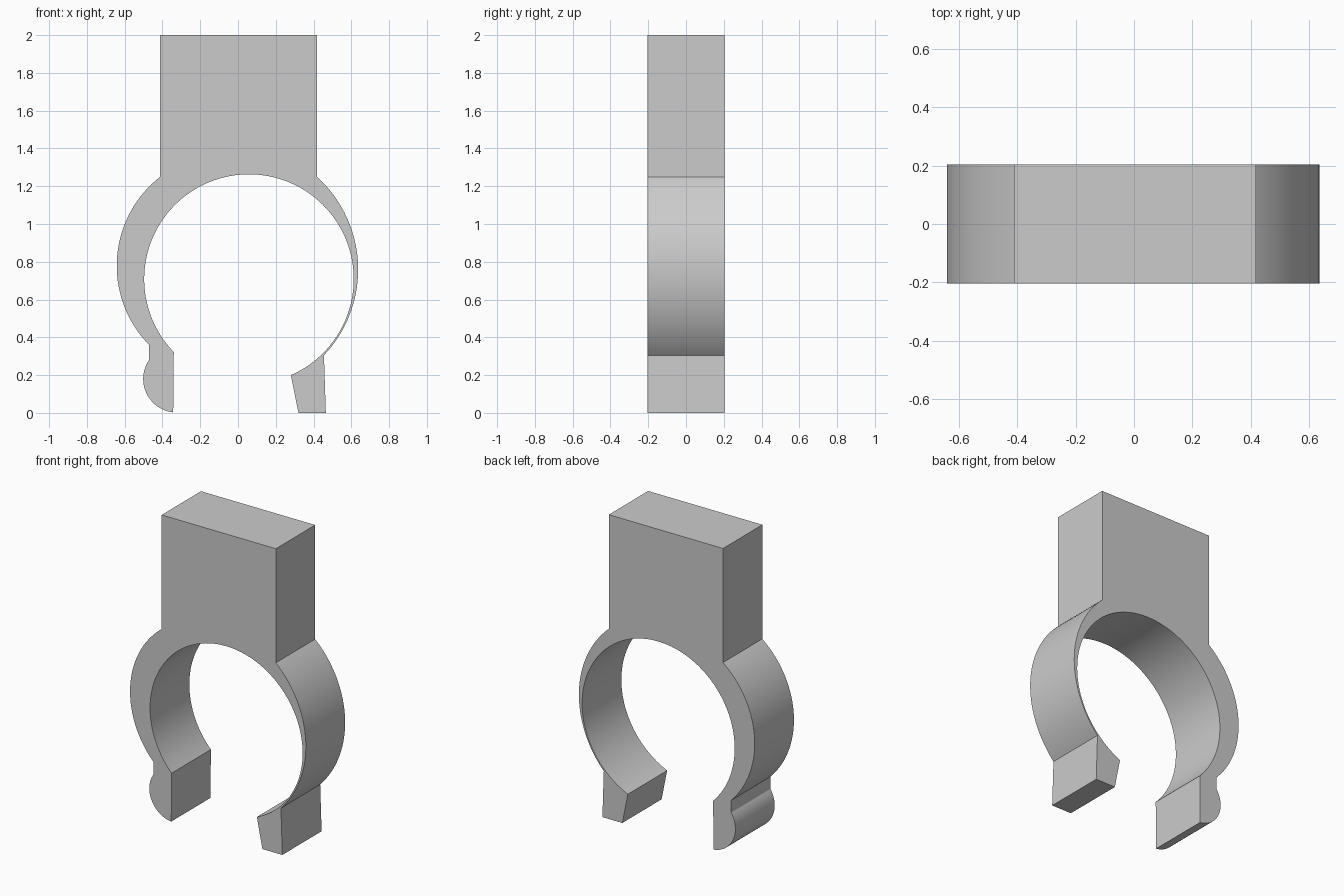
import bpy, bmesh, math
from mathutils import Vector

if "Cube" in bpy.data.objects:
    bpy.data.objects.remove(bpy.data.objects["Cube"])

HALF_DEPTH = 0.204


def arc(start, mid, end, steps):
    """Points from start to end along the circle through three points."""
    a, b, c = Vector(start), Vector(mid), Vector(end)
    u, v = b - a, c - a
    d = 2 * (u.x * v.y - u.y * v.x)
    centre = a + Vector((v.y * u.dot(u) - u.y * v.dot(v),
                         u.x * v.dot(v) - v.x * u.dot(u))) / d
    radius = (a - centre).length
    first, last = [math.atan2(p.y - centre.y, p.x - centre.x) for p in (a, c)]
    turn = (last - first) % math.tau
    if d < 0:
        turn -= math.tau
    return [centre + radius * Vector((math.cos(first + turn * i / steps),
                                      math.sin(first + turn * i / steps)))
            for i in range(steps + 1)]


# Clip outline: block, thin right jaw, right foot, bore, rounded left foot, left jaw
outline = [(-0.412, 2), (0.418, 2)]
outline += arc((0.418, 1.25), (0.636, 0.76), (0.455, 0.305), 40)
outline += [(0.465, 0), (0.32, 0)]
outline += arc((0.28, 0.2), (0.0575, 1.263), (-0.34, 0.322), 96)
outline += arc((-0.343, 0.003), (-0.502, 0.18), (-0.471, 0.28), 24)
outline += arc((-0.471, 0.36), (-0.642, 0.78), (-0.412, 1.25), 40)

# Extrude the outline through the depth
bm = bmesh.new()
face = bm.faces.new([bm.verts.new((x, -HALF_DEPTH, z)) for x, z in outline])
extruded = bmesh.ops.extrude_face_region(bm, geom=[face], use_keep_orig=True)["geom"]
bmesh.ops.translate(bm, vec=(0, 2 * HALF_DEPTH, 0),
                    verts=[g for g in extruded if isinstance(g, bmesh.types.BMVert)])
bmesh.ops.recalc_face_normals(bm, faces=bm.faces)
mesh = bpy.data.meshes.new("pipe_clip")
bm.to_mesh(mesh)
bm.free()

# Plain grey material
grey = bpy.data.materials.new("plain grey")
grey.use_nodes = True
colour = (0.6, 0.6, 0.6, 1)
grey.diffuse_color = colour
grey.node_tree.nodes["Principled BSDF"].inputs["Base Color"].default_value = colour
mesh.materials.append(grey)

clip = bpy.data.objects.new("pipe_clip", mesh)
bpy.context.collection.objects.link(clip)
bpy.ops.object.select_all(action="DESELECT")
clip.select_set(True)
bpy.context.view_layer.objects.active = clip
bpy.ops.object.shade_smooth_by_angle(angle=math.radians(25))
